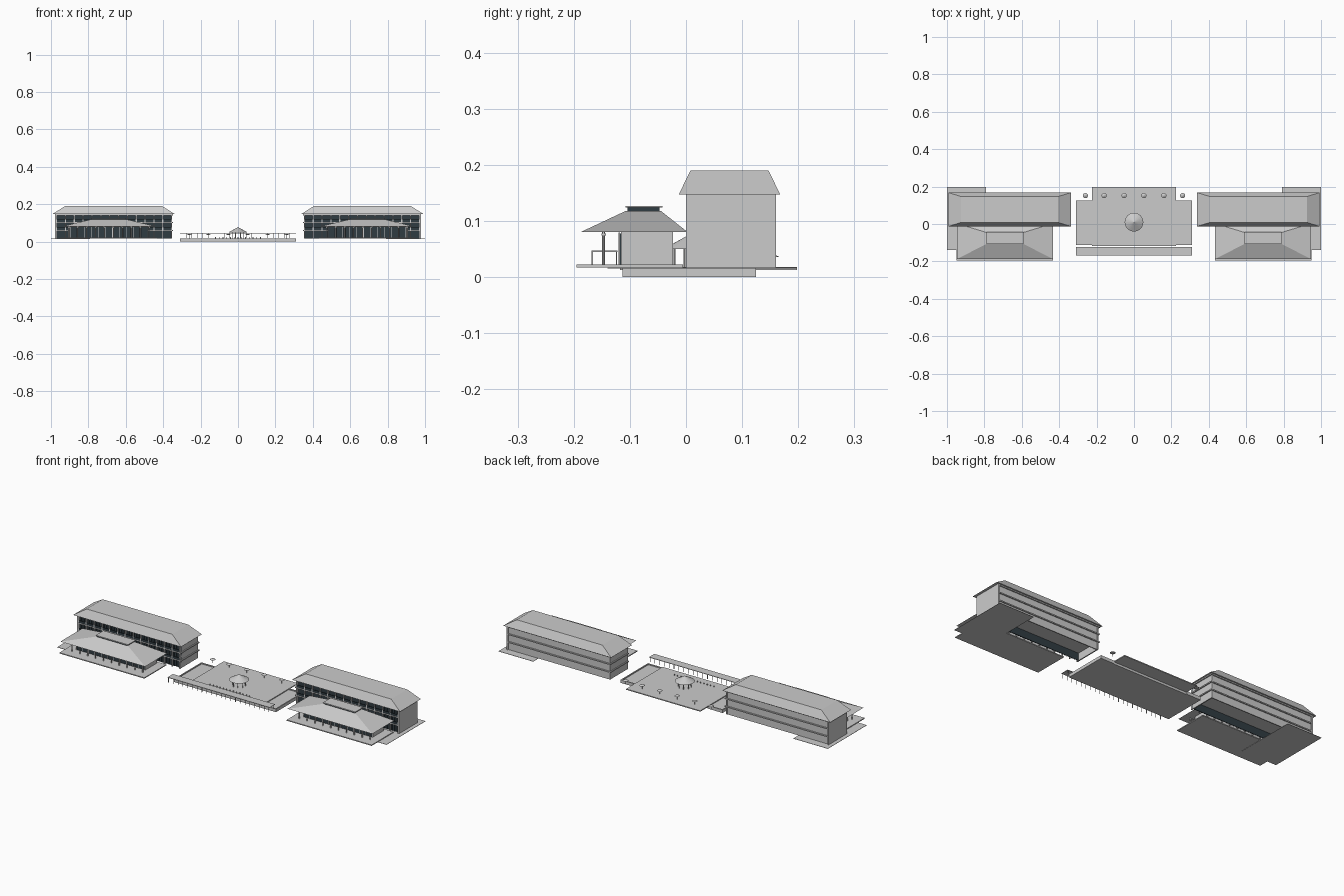
import bpy, bmesh, math
from mathutils import Matrix

if "Cube" in bpy.data.objects:
    bpy.data.objects.remove(bpy.data.objects["Cube"])


def mat(name, c):
    m = bpy.data.materials.new(name)
    m.diffuse_color = (*c, 1)
    m.use_nodes = True
    m.node_tree.nodes["Principled BSDF"].inputs["Base Color"].default_value = m.diffuse_color
    return m


DARK = mat("dark_glass", (0.03, 0.045, 0.055))


class Part:
    """Collects simple solids into one named mesh; optionally mirrored over x."""

    def __init__(self, name, material=None, mirror=False):
        self.name, self.material, self.mirror = name, material, mirror
        self.bm = bmesh.new()

    def box(self, x0, x1, y0, y1, z0, z1, open_bottom=False):
        return self.hip((x0, x1, y0, y1), (x0, x1, y0, y1), z0, z1, open_bottom)

    def hip(self, low, top, z0, z1, open_bottom=False):
        rings = []
        for (x0, x1, y0, y1), z in ((low, z0), (top, z1)):
            rings.append([self.bm.verts.new(p) for p in
                          ((x0, y0, z), (x1, y0, z), (x1, y1, z), (x0, y1, z))])
        a, b = rings
        for i in range(4):
            j = (i + 1) % 4
            self.bm.faces.new((a[i], a[j], b[j], b[i]))
        self.bm.faces.new(b)
        if not open_bottom:
            self.bm.faces.new(a[::-1])
        return self

    def cone(self, x, y, z0, z1, r0, r1, n=12):
        bmesh.ops.create_cone(self.bm, cap_ends=True, segments=n, radius1=r0, radius2=r1,
                              depth=z1 - z0, matrix=Matrix.Translation((x, y, (z0 + z1) / 2)))
        return self

    def done(self):
        me = bpy.data.meshes.new(self.name)
        self.bm.to_mesh(me)
        self.bm.free()
        ob = bpy.data.objects.new(self.name, me)
        bpy.context.collection.objects.link(ob)
        if self.material:
            me.materials.append(self.material)
        if self.mirror:
            m = ob.modifiers.new("mirror", 'MIRROR')
            m.use_mirror_merge = False
        return ob


def span(a, b, n):
    return [a + (b - a) * i / (n - 1) for i in range(n)]


G = 0.017                      # ground level of the buildings
X0, X1 = 0.347, 0.978          # wing ends
FLOORS = (0.060, 0.103)        # intermediate slabs

# --- main wings (right one modelled, left one mirrored) ---
Part("wing_roof", mirror=True).hip((0.337, 0.993, -0.013, 0.168),
                                   (0.405, 0.925, 0.008, 0.147), 0.147, 0.190).done()
p = Part("wing_walls", mirror=True)
p.box(X1 - 0.008, X1, 0.0, 0.16, G, 0.147)             # outer end
p.box(X0 + 0.006, X0 + 0.012, 0.004, 0.156, G, 0.147)   # inner end
p.box(X0 + 0.006, X1, 0.149, 0.154, G, 0.147)          # back
p.done()
p = Part("wing_floor_slabs", mirror=True)
for z in FLOORS:
    p.box(X0, X1, 0.0, 0.16, z - 0.003, z + 0.003)
p.box(X0, X1, 0.0, 0.16, 0.141, 0.147)
p.done()
Part("wing_front_glass", DARK, True).box(X0 + 0.006, X1 - 0.004, 0.014, 0.017, G, 0.145).done()
p = Part("wing_columns", mirror=True)
for x in span(X0 + 0.008, X1 - 0.008, 14):
    p.box(x - 0.003, x + 0.003, 0.001, 0.007, G, 0.145)
p.done()
p = Part("wing_window_bars", DARK, True)
for x in span(X0 + 0.02, X1 - 0.02, 40):
    p.box(x - 0.0012, x + 0.0012, 0.011, 0.014, G, 0.145)
for z in FLOORS:
    p.box(X0 + 0.01, X1 - 0.01, 0.001, 0.003, z + 0.003, z + 0.016)   # balcony panels
p.done()

# --- front pavilions ---
Part("pavilion_terrace", mirror=True).box(0.432, 0.948, -0.195, -0.005, G, 0.022).done()
Part("pavilion_roof", mirror=True).hip((0.433, 0.947, -0.188, 0.003),
                                       (0.590, 0.790, -0.107, -0.045), 0.080, 0.118).done()
Part("pavilion_roof_windows", DARK, True).box(0.598, 0.782, -0.104, -0.047, 0.118, 0.124).done()
Part("pavilion_roof_cap", mirror=True).box(0.592, 0.788, -0.108, -0.042, 0.1235, 0.127).done()
Part("pavilion_hall", mirror=True).box(0.480, 0.900, -0.116, -0.023, 0.022, 0.080).done()
Part("pavilion_glass", DARK, True).box(0.484, 0.896, -0.118, -0.116, 0.022, 0.078).done()
p = Part("pavilion_mullions", mirror=True)
for x in span(0.482, 0.898, 12):
    p.box(x - 0.0015, x + 0.0015, -0.120, -0.118, 0.022, 0.079)
p.done()
p = Part("pavilion_columns", mirror=True)
for x in span(0.475, 0.905, 10):
    p.cone(x, -0.147, 0.022, 0.082, 0.003, 0.003, 8)
    p.box(x - 0.004, x + 0.004, -0.151, -0.143, 0.074, 0.078)
p.box(0.47, 0.91, -0.149, -0.145, 0.078, 0.082)
p.done()

# --- paved corner strip beside and behind each wing ---
Part("side_paving", mirror=True).box(0.79, 1.0, -0.14, 0.198, 0.0155, 0.0172).done()

# --- central court: basin, rims and raised plaza ---
Part("court_base").box(-0.31, 0.31, -0.113, 0.122, 0.0, 0.012).done()
Part("plaza").box(-0.225, 0.225, -0.118, 0.198, 0.0125, 0.0175).done()
p = Part("basin_rim", mirror=True)
p.box(0.304, 0.31, -0.113, 0.125, 0.0, 0.017)
p.box(0.225, 0.304, -0.113, -0.107, 0.0, 0.017)
p.box(0.225, 0.304, 0.119, 0.125, 0.0, 0.017)
p.done()

# --- front covered walk on slim posts ---
Part("walkway_canopy").box(-0.31, 0.31, -0.168, -0.122, 0.0445, 0.047).done()
p = Part("walkway_posts")
for x in span(-0.305, 0.305, 22):
    for y in (-0.167, -0.124):
        p.box(x - 0.001, x + 0.001, y - 0.001, y + 0.001, 0.020, 0.0445)
p.done()

# --- round shelter in the middle ---
Part("shelter_roof").cone(0, 0.01, 0.050, 0.078, 0.05, 0.0, 24).done()
p = Part("shelter_posts")
for i in range(8):
    a = math.tau * (i + 0.5) / 8
    p.cone(0.033 * math.cos(a), 0.01 + 0.033 * math.sin(a), 0.017, 0.053, 0.002, 0.002, 8)
p.done()

# --- parasols along the back edge ---
canopy, poles = Part("parasol_canopies"), Part("parasol_poles")
for x in (-0.26, -0.16, -0.053, 0.053, 0.16, 0.26):
    canopy.cone(x, 0.152, 0.036, 0.042, 0.014, 0.002, 12)
    poles.cone(x, 0.152, 0.017, 0.038, 0.001, 0.001, 6)
canopy.done()
poles.done()

# --- low bollards in front of the shelter ---
p = Part("bollards")
for x in span(-0.12, 0.12, 13):
    p.box(x - 0.002, x + 0.002, -0.072, -0.068, 0.017, 0.024)
p.done()
